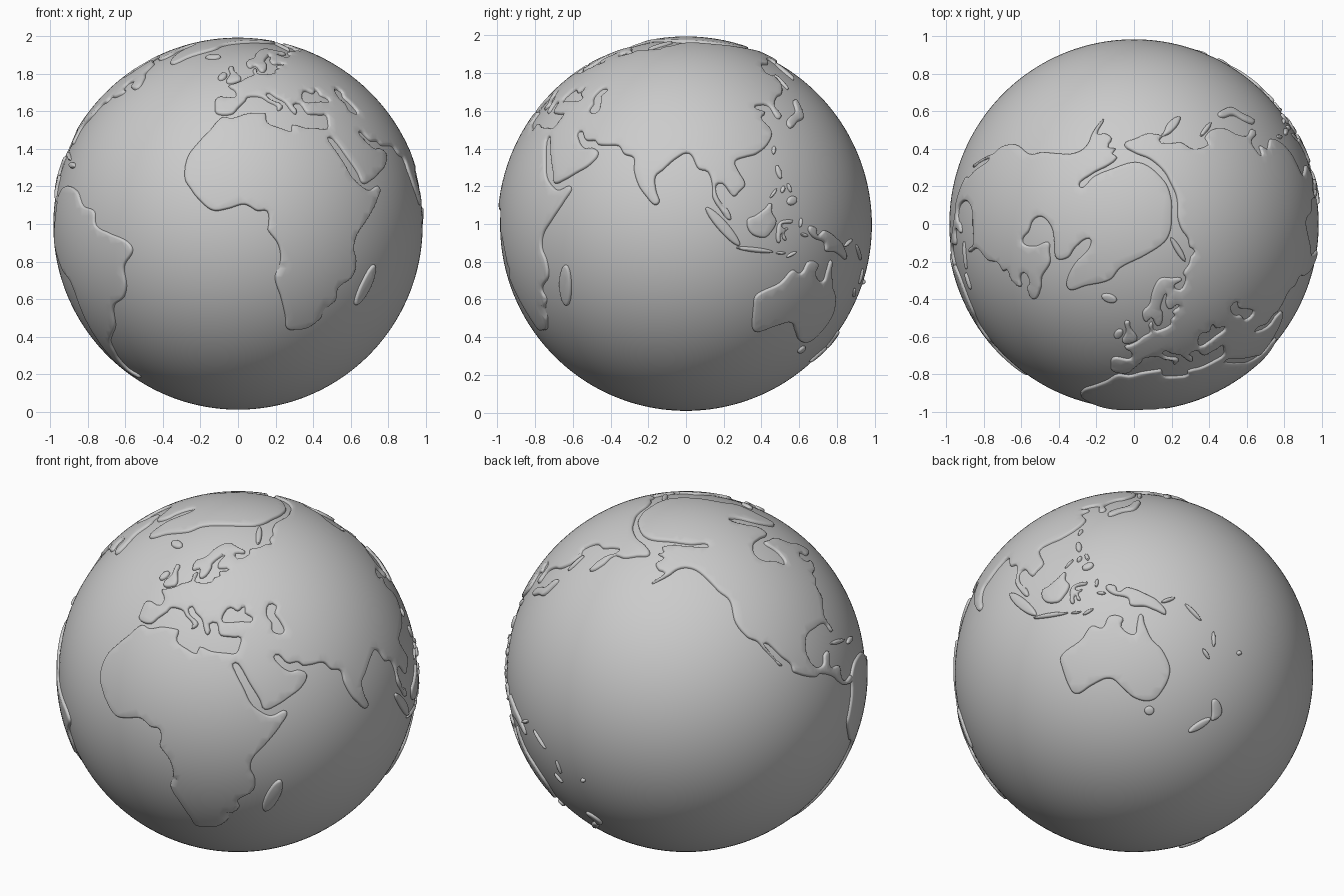
import bpy, bmesh, math
from math import sin, cos, radians, sqrt
from mathutils import Vector, kdtree
from mathutils.geometry import delaunay_2d_cdt

R, RISE, EDGE, SINK = 0.985, 0.014, 0.012, 0.004
CENTRE = Vector((0, 0, 0.995))


def unit(lon, lat):
    lon, lat = radians(lon), radians(lat)
    return Vector((cos(lat) * sin(lon), -cos(lat) * cos(lon), sin(lat)))


def smooth_ring(pts, step=0.017):
    """Closed soft curve on the unit sphere through the coast points."""
    n = len(pts)
    tan = [(pts[(i + 1) % n] - pts[i - 1]).normalized() for i in range(n)]
    out = []
    for i in range(n):
        a, b = pts[i], pts[(i + 1) % n]
        size = (b - a).length
        ta, tb = tan[i] * size, tan[(i + 1) % n] * size
        k = max(2, round(size / step))
        for j in range(k):
            t = j / k
            t2, t3 = t * t, t * t * t
            p = (a * (2 * t3 - 3 * t2 + 1) + ta * (t3 - 2 * t2 + t)
                 + b * (3 * t2 - 2 * t3) + tb * (t3 - t2))
            out.append(p.normalized())
    return out


def land(name, rings, step=0.017):
    """Raised plate with a rounded rim; rings after the first are inland seas."""
    rings = [smooth_ring(r, step) for r in rings]
    mid = sum(rings[0], Vector()).normalized()
    rot = mid.to_track_quat('Z', 'Y')
    inv = rot.inverted()

    def flat(p):
        q = inv @ p
        return Vector((q.x, q.y)) * sqrt(2 / (1 + q.z))

    def round_(p):
        s = p.length_squared
        f = sqrt(max(0, 1 - s / 4))
        return rot @ Vector((p.x * f, p.y * f, 1 - s / 2))

    kd = kdtree.KDTree(sum(len(r) for r in rings))
    for i, p in enumerate(p for r in rings for p in r):
        kd.insert(p, i)
    kd.balance()

    def dist(p):
        return kd.find(round_(p))[2]

    # coast lines, inset rim points, then an inner grid
    verts, edges, rim, rows = [], [], [], {}
    cell = 0.02
    for k, ring in enumerate(rings):
        pts, base, n = [flat(p) for p in ring], len(verts), len(ring)
        area = sum(pts[i - 1].x * pts[i].y - pts[i].x * pts[i - 1].y for i in range(n))
        side = (1 if area > 0 else -1) * (1 if k == 0 else -1)
        verts += pts
        for i in range(n):
            a, b = pts[i], pts[(i + 1) % n]
            edges.append((base + i, base + (i + 1) % n))
            for row in range(math.floor(min(a.y, b.y) / cell), math.floor(max(a.y, b.y) / cell) + 1):
                rows.setdefault(row, []).append((a, b))
            d = (b - pts[i - 1]).normalized()
            for off in (0.002, 0.006, EDGE):
                q = a + Vector((-d.y, d.x)) * off * side
                if dist(q) >= off * 0.88:
                    rim.append(q)
    xs, ys = [v.x for v in verts], [v.y for v in verts]
    g = 0.04
    for i in range(int((max(xs) - min(xs)) / g) + 1):
        for j in range(int((max(ys) - min(ys)) / g) + 1):
            q = Vector((min(xs) + (i + 0.5 * (j % 2)) * g, min(ys) + j * g))
            if q.length < 1.95 and dist(q) > 0.018:
                rim.append(q)

    def inside(p):
        hit = False
        for a, b in rows.get(math.floor(p.y / cell), ()):
            if (a.y > p.y) != (b.y > p.y) and p.x < a.x + (p.y - a.y) * (b.x - a.x) / (b.y - a.y):
                hit = not hit
        return hit

    res = delaunay_2d_cdt(verts + rim, edges, [], 0, 1e-6)
    bm, made = bmesh.new(), {}
    for f in res[2]:
        if not inside(sum((res[0][i] for i in f), Vector((0, 0))) / len(f)):
            continue
        for i in f:
            if i not in made:
                t = min(dist(res[0][i]) / EDGE, 1)
                h = (RISE + SINK) * sqrt(1 - (1 - t) ** 2) - SINK
                made[i] = bm.verts.new(round_(res[0][i]) * (R + h))
        bm.faces.new([made[i] for i in f]).smooth = True
    me = bpy.data.meshes.new(name)
    bm.to_mesh(me)
    bm.free()
    ob = bpy.data.objects.new(name, me)
    ob.location = CENTRE
    bpy.context.collection.objects.link(ob)


def coast(*lists):
    return [unit(*p) for l in lists for p in l]


def island(name, lon, lat, length, width, angle):
    """Oval island, sizes in degrees, angle from east."""
    c = unit(lon, lat)
    east = Vector((0, 0, 1)).cross(c).normalized()
    north = c.cross(east)
    a = radians(angle)
    u, v = east * cos(a) + north * sin(a), north * cos(a) - east * sin(a)
    ring = [(c + u * cos(t) * radians(length / 2) + v * sin(t) * radians(width / 2)).normalized()
            for t in (i * math.tau / 12 for i in range(12))]
    land(name, [ring], 0.008)


# ocean ball
bpy.ops.mesh.primitive_uv_sphere_add(segments=192, ring_count=96, radius=R, location=CENTRE)
bpy.context.object.name = "ocean"
bpy.ops.object.shade_smooth()

# Africa, Asia and Europe, one continuous coast
africa = [(-6, 35.5), (-10, 31), (-13, 27.5), (-17, 21.5), (-17.3, 14.5), (-15, 11), (-13, 8.5), (-8, 4.5),
          (-3, 5), (2, 6.3), (6, 4.3), (9, 4.2), (9.5, 0), (9.2, -1.5), (12.5, -6), (13.5, -11), (12, -16.5),
          (14.5, -23), (17, -29.5), (18.5, -34), (22, -34.4), (26.5, -33.8), (31, -30), (33, -26), (35.5, -23.5),
          (35, -20), (40, -16), (40.5, -11), (39, -7), (40, -3), (44, 1.5), (49, 7.5), (51, 11.8), (46, 10.8),
          (43, 12), (39.5, 15), (37, 20), (34, 25.5), (33.2, 27.8)]
asia_south = [(35, 27.8), (39, 21.5), (42.3, 16), (43.7, 12.9), (48, 14), (52, 16), (57, 18.8), (59.5, 22.5),
              (56.5, 24.5), (54, 24.2), (51.5, 25.5), (50, 27), (48.3, 29.5), (50, 30), (53, 27), (57, 26.8),
              (58.5, 25.5), (62, 25.2), (66.5, 25), (69, 22.3), (72.5, 21), (73, 17), (75, 12), (77.3, 9),
              (80.2, 6.1), (81.8, 7), (80.7, 10.5), (80.3, 15), (82.5, 17), (87, 21), (91, 22.5), (94, 17.5),
              (97, 16.5), (98.3, 12), (98.3, 8.5), (100.3, 5), (103.7, 1.4), (103.3, 4.5), (100.3, 8), (99.5, 12),
              (101.5, 12.8), (105, 8.8), (107, 10.3), (109, 12.5), (107, 17), (106.3, 19.8), (110, 21.3)]
asia_east = [(114, 22.3), (119, 25.5), (122, 30), (119.5, 34.8), (122, 37), (118.3, 38.8), (121.5, 40), (125, 39.5),
             (126.5, 34.8), (129, 35.5), (128, 39.5), (132, 43.2), (136, 44.5), (140.3, 48.5), (140.5, 53),
             (137, 54), (142, 59), (150, 59.5), (156, 61.5), (163, 62), (158, 58), (156, 54), (157, 51),
             (161.5, 55), (163, 59.5), (171, 60.3), (179, 62.5), (-173, 64.3), (180, 67.3), (166, 68.9),
             (150, 71), (138, 72.8), (125, 74), (113, 75.2), (98, 76.2), (83, 75), (75, 72.5), (67.5, 71),
             (66, 69), (60, 69.3), (54, 68.5), (45, 68), (44, 66.3), (40, 65)]
europe_north = [(35, 64.3), (33, 66.5), (40, 66.5), (41, 67.5), (35, 69.2), (27, 71), (20, 70), (14, 67),
                (11, 64), (5.5, 61.5), (6, 58.3), (8, 58), (10.5, 59), (11.5, 57.5), (13, 55.5), (16, 56.5),
                (18, 60), (17.5, 61.5), (21.5, 64.5), (24.5, 65.5), (22, 63), (21.5, 61), (23, 60), (29, 60),
                (23.5, 58.8), (24, 57.3), (21.2, 56.5), (20, 54.8), (14, 54), (10.8, 54.3), (10.5, 57.5),
                (8.2, 56.5), (8.5, 54), (4.5, 52.5), (2, 51), (-1.5, 49.5), (-4.5, 48.4), (-1.2, 46)]
europe_south = [(-1.7, 43.4), (-8.8, 43.3), (-9.2, 38.7), (-8.5, 37), (-5.8, 36.3), (-2, 36.8), (0, 39),
                (3.2, 42), (4, 43.4), (7.5, 43.8), (10.3, 43.3), (12.3, 41.7), (15.7, 39.8), (15.9, 38),
                (18.3, 40), (14, 42.5), (12.4, 44.3), (13.8, 45.3), (16, 43.5), (19.4, 41.5), (21.3, 38),
                (22.8, 36.6), (23.8, 38.3), (23, 40.3), (26, 40.8), (27, 38.5), (28, 36.8), (31, 36.5),
                (34, 36.3), (36, 36.3), (35.5, 33.5), (34.3, 31.3), (30.5, 31.3), (25, 31.6), (20.2, 32.6),
                (19.5, 30.5), (15.5, 31.5), (11, 33.5), (10.7, 36.8), (9, 37.2), (3, 36.8), (-2, 35.2)]
black_sea = [(28.5, 41.5), (28.8, 44), (31.5, 46.2), (35, 45), (38, 46.5), (38, 44.5), (41.3, 42), (36, 41.6), (31.5, 41.3)]
caspian = [(47.8, 43), (49.5, 40.5), (49.3, 37.7), (53.5, 37), (53, 40.5), (51.3, 43.5), (52.8, 46), (49.5, 46.7)]
land("old_world_land", [coast(africa, asia_south, asia_east, europe_north, europe_south),
                        coast(black_sea), coast(caspian)])

# North America joined with the polar cap
polar = [(-166, 68.2), (-157, 69.8), (-140, 69.4), (-124.6, 69.2), (-140, 70.4), (-155, 71.2), (175, 70.5), (145.5, 73.4),
         (125, 75.8), (103, 77.9), (80, 78.4), (59, 78.9), (19, 79.6), (-17, 75.6), (-23, 70.9), (-38, 64.9),
         (-44, 60.3), (-49, 61), (-56, 67), (-62, 74), (-72, 75.3), (-68, 70), (-63, 66.5), (-66, 62.8), (-77, 63.8)]
america_east = [(-88, 63.5), (-94.5, 60), (-92, 57), (-86, 55.3), (-81, 52.5), (-77.5, 56.5), (-78, 61.8), (-72, 61.3),
                (-65, 60), (-60, 55), (-55.5, 52.5), (-53, 47.5), (-59, 47.8), (-61, 50), (-66, 49.8),
                (-65, 47.5), (-61, 45.8), (-65.5, 43.5), (-70, 43.5), (-70, 41.7), (-74, 40.3), (-76, 36),
                (-81, 31.5), (-80.2, 26), (-81.5, 26), (-83, 29.5), (-89.5, 30), (-94.5, 29.3), (-97.5, 26),
                (-97.5, 22), (-95, 18.5), (-91.5, 18.5), (-90, 21), (-87, 21.3), (-88.3, 16.5), (-83.5, 15),
                (-83.5, 11), (-81, 9), (-77, 9.2)]
america_west = [(-77, 7), (-80, 7.2), (-83, 8.3), (-85.7, 10.5), (-88, 13), (-94, 16), (-97, 15.8), (-105.5, 20),
                (-105.8, 22.5), (-109, 26), (-113, 31), (-114.5, 31.3), (-111.5, 26), (-109.7, 23), (-112.3, 26),
                (-115, 29.5), (-117, 32.5), (-120.6, 34.6), (-124, 40), (-124, 47.5), (-128, 51), (-133, 56),
                (-139, 59.7), (-146, 60.7), (-151.5, 59.5), (-154, 58), (-160, 55.2), (-164, 53.9), (-158, 58.3),
                (-162, 59), (-165.5, 61.5), (-161.5, 64), (-166.5, 65.3), (-163, 66.5)]
land("north_america_land", [coast(polar, america_east, america_west)])

# South America and Australia
south_america = [(-77.5, 8.7), (-72, 12), (-62, 10.6), (-57, 6), (-51, 4.2), (-50, 0), (-44, -2.5), (-37, -5),
                 (-35, -8), (-39, -13), (-39.5, -19), (-42, -23), (-48, -26), (-52, -33), (-57.5, -36.5),
                 (-62, -39), (-65, -43), (-67.5, -46), (-69, -51), (-65.5, -54.8), (-71, -54.5), (-75, -49),
                 (-73.5, -40), (-71.5, -30), (-70.3, -18.5), (-76, -14), (-81, -6), (-80, -2), (-78.5, 2), (-77.5, 6)]
australia = [(114, -22), (113.7, -26), (115.5, -34), (118, -35), (124, -33), (131, -31.5), (135.5, -34.8),
             (140, -38), (146, -39), (150, -37), (153.3, -29), (150, -22.5), (146, -19), (143.5, -14),
             (142.3, -10.8), (141, -14), (140, -17.6), (135.8, -15), (136.5, -12.2), (132, -11.3),
             (129.5, -15), (126, -14), (122, -18)]
land("south_america_land", [coast(south_america)])
land("australia_land", [coast(australia)])

# larger shaped islands
shaped = {
    "great_britain": [(-5.3, 50), (1, 50.8), (1.5, 52.7), (-1.8, 56), (-3, 58.5), (-5.5, 58), (-4.3, 54.5)],
    "japan": [(130, 33), (131, 31.2), (136, 33.6), (140.2, 35), (142.3, 39), (142.5, 42), (140, 41.5), (137.5, 37.5), (132.5, 35.2)],
    "borneo": [(109.2, 1.5), (110.3, -2.5), (114.5, -4), (116.5, -3), (119, 1), (117.5, 4), (117.3, 6.7), (115, 5), (112, 3)],
    "sulawesi": [(119, -3), (120, .8), (125, 1.6), (124.5, .5), (120.9, .1), (121.5, -1), (123.3, -1), (121.9, -2.3),
                 (122.7, -4.7), (121.5, -4.5), (120.8, -2.8), (120.4, -5.5), (119.4, -5.3)],
    "new_guinea": [(131, -.8), (134, -.8), (135, -3), (138, -1.6), (145, -4.5), (147.5, -6), (150.5, -10.3),
                   (147, -9.5), (143.5, -8.3), (139, -8), (138, -5.5), (133, -3.8)],
    "new_zealand_north": [(172.8, -34.6), (178.2, -37.7), (175.5, -41.4), (174, -39.3)],
}
for name, pts in shaped.items():
    land(name, [coast(pts)], 0.01)

# oval islands: lon, lat, length, width, angle
ovals = {
    "madagascar": (46.8, -19, 14, 4.8, 73), "ireland": (-8, 53.2, 4, 2.6, 70), "iceland": (-18.5, 65, 5, 3, 0),
    "novaya_island": (60, 74, 9, 2, 62), "sakhalin": (142.8, 50, 7, 1.6, 90), "luzon": (121.3, 16.5, 4.5, 2, 100),
    "taiwan": (121, 23.7, 3, 1.4, 70), "samar": (124.5, 11.5, 3, 1.4, 110), "panay": (122, 11, 2.4, 1.5, 60),
    "mindanao": (125, 7.5, 4, 2.8, 20), "palawan": (118.5, 9.8, 4, 1, 48), "sumatra": (101.5, -.5, 16, 3.4, -48),
    "java": (112, -7.7, 12.5, 1.6, -6), "flores": (121, -8.7, 3.5, 1, 0), "timor": (125, -9.1, 4, 1.2, 25),
    "halmahera": (128, .7, 3, 1.3, 80), "seram": (129.5, -3.1, 3, 1.2, -10), "new_britain": (151, -5.5, 5, 1.4, 25),
    "solomon": (159.5, -8.5, 7.5, 1.5, -40), "vanuatu": (167.5, -16, 5, 1.4, -80),
    "new_caledonia": (165.5, -21.3, 4, 1.4, -45), "fiji": (178, -17.8, 2, 1.6, 30), "tasmania": (146.6, -42, 3.2, 3, 0),
    "new_zealand_south": (170.5, -44, 8.5, 2.6, 48), "cuba": (-79.5, 21.8, 9, 1.6, -15),
    "hispaniola": (-71, 18.8, 5.5, 2, -5),
}
for name, spec in ovals.items():
    island(name, *spec)
